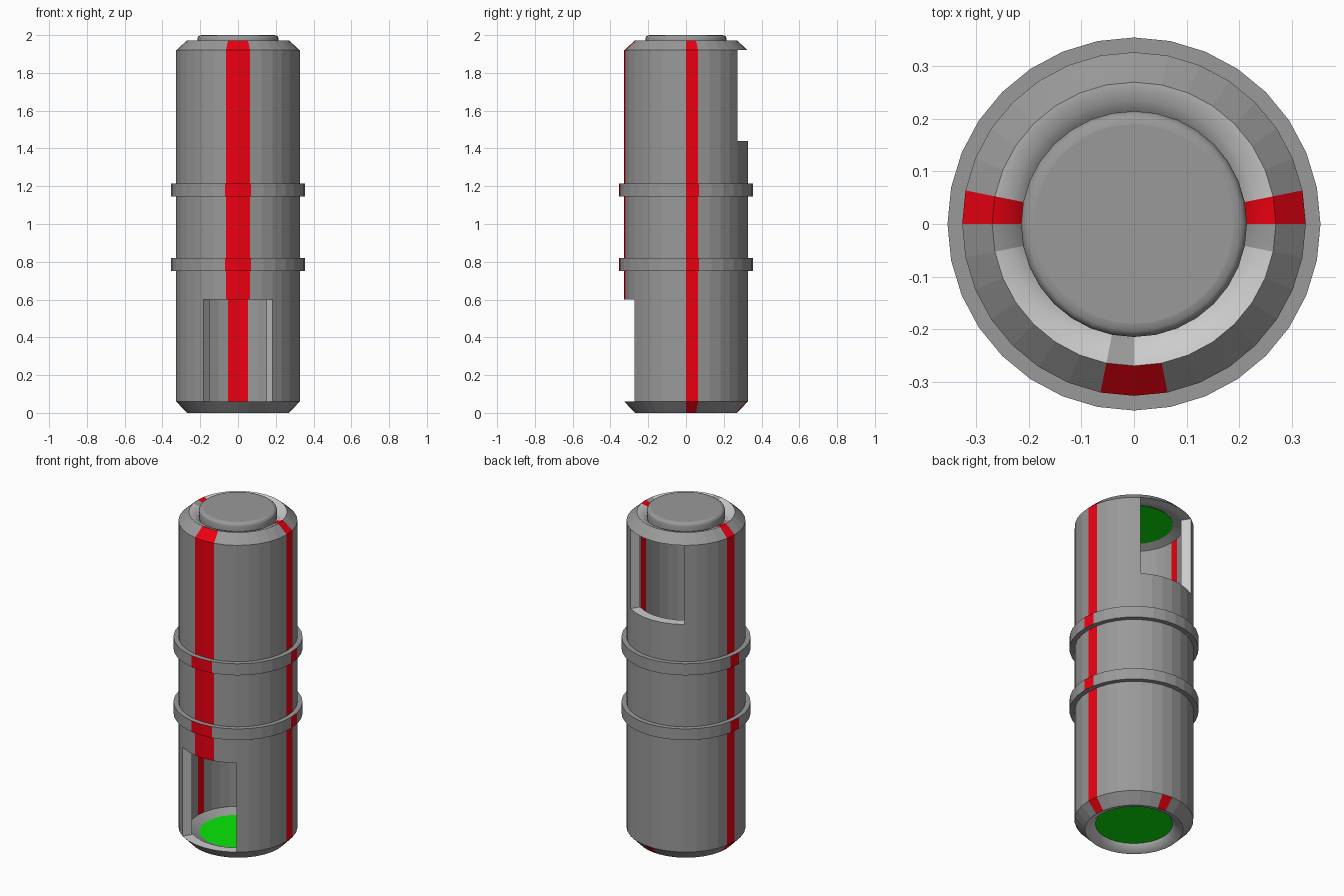
import bpy, bmesh
from math import sin, cos, pi

if "Cube" in bpy.data.objects:
    bpy.data.objects.remove(bpy.data.objects["Cube"])

SEG = 32


def material(name, rgb):
    m = bpy.data.materials.new(name)
    m.diffuse_color = (*rgb, 1)
    m.use_nodes = True
    m.node_tree.nodes["Principled BSDF"].inputs["Base Color"].default_value = m.diffuse_color
    return m


DARK = material("dark_metal", (0.32, 0.32, 0.32))
RED = material("red_stripe", (0.85, 0.0, 0.006))
LIGHT = material("light_metal", (0.7, 0.7, 0.7))
GREEN = material("green_glow", (0.003, 0.8, 0.003))
METALS = (DARK, RED, LIGHT)


def lathe(bm, profile, closed=True):
    """Revolve a profile; returns faces[row][segment] and the vertex rings."""
    rings = [[bm.verts.new((r * cos(2 * pi * i / SEG), r * sin(2 * pi * i / SEG), z))
              for i in range(SEG)] for r, z in profile]
    pairs = list(zip(rings, rings[1:] + (rings[:1] if closed else [])))
    faces = [[bm.faces.new((a[i], a[(i + 1) % SEG], b[(i + 1) % SEG], b[i]))
              for i in range(SEG)] for a, b in pairs]
    return faces, rings


def finish(bm, name, mats):
    bmesh.ops.recalc_face_normals(bm, faces=bm.faces)
    me = bpy.data.meshes.new(name)
    bm.to_mesh(me)
    bm.free()
    for m in mats:
        me.materials.append(m)
    ob = bpy.data.objects.new(name, me)
    bpy.context.collection.objects.link(ob)
    return ob


def paint(faces, rows, segs, slot=1):
    for r in rows:
        for s in segs:
            faces[r][s].material_index = slot


SIDES, FRONT, BACK = (0, 15), (23, 24), (7, 8)

# hollow tube: outer shell going up, inner wall coming back down
RO, RI, RC = 0.327, 0.27, 0.213
bm = bmesh.new()
faces, rings = lathe(bm, [
    (RI, 0.0), (RO, 0.06), (RO, 0.6), (RO, 1.44), (RO, 1.92), (RI, 1.972),
    (0.236, 1.962), (RC, 1.937), (RI, 1.92), (RI, 1.44), (RI, 0.6), (RI, 0.06),
    (RC, 0.035), (0.236, 0.01)])

# lighter rounded end rims, with dark patches beside the stripes
for row in (5, 6, 12, 13):
    for f in faces[row]:
        f.smooth = True
paint(faces, (5, 6, 7, 12, 13), range(SEG), 2)
paint(faces, (5, 6), (16, 23, 31), 0)

# red stripes
paint(faces, (0, 1, 2, 3, 4, 5, 6, 8, 9, 10), SIDES)
paint(faces, (1, 2, 3, 4, 8, 9), FRONT)
paint(faces, (9, 10), BACK)
paint(faces, (0,), BACK[:1])

# windows: upper one at the back, lower one at the front
for outer, inner, first in ((3, 8, 5), (1, 10, 21)):
    segs = range(first, first + 6)
    doomed = [faces[r][s] for r in (outer, inner) for s in segs]
    inside = {e for f in doomed for e in f.edges if all(g in doomed for g in e.link_faces)}
    bmesh.ops.delete(bm, geom=doomed, context='FACES_ONLY')
    for e in inside:
        bm.edges.remove(e)
    # light ledges and jambs through the wall thickness
    lo_o, hi_o, hi_i, lo_i = rings[outer], rings[outer + 1], rings[inner], rings[inner + 1]
    quads = [(o[s], o[s + 1], i[s + 1], i[s])
             for o, i in ((lo_o, lo_i), (hi_o, hi_i)) for s in segs]
    quads += [(lo_o[s], hi_o[s], hi_i[s], lo_i[s]) for s in (first, first + 6)]
    for q in quads:
        bm.faces.new(q).material_index = 2
finish(bm, "tube_shell", METALS)

# raised bands around the middle
for name, z0, z1 in (("lower_band", 0.752, 0.82), ("upper_band", 1.145, 1.215)):
    bm = bmesh.new()
    faces, _ = lathe(bm, [(0.322, z0), (0.355, z0), (0.355, z1), (0.322, z1)])
    paint(faces, (1,), SIDES + FRONT)
    finish(bm, name, METALS)

# rounded top button
bm = bmesh.new()
faces, rings = lathe(bm, [(RC, 1.937), (0.215, 1.982), (0.211, 1.992),
                          (0.203, 1.998), (0.19, 2.0)], closed=False)
for f in bm.faces:
    f.smooth = True
bm.faces.new(rings[-1])
finish(bm, "top_button", (DARK,))

# glowing end discs
for name, z in (("bottom_disc", 0.035), ("top_disc", 1.935)):
    bm = bmesh.new()
    bmesh.ops.create_circle(bm, cap_ends=True, segments=SEG, radius=RC)
    bmesh.ops.translate(bm, verts=bm.verts, vec=(0, 0, z))
    finish(bm, name, (GREEN,))
